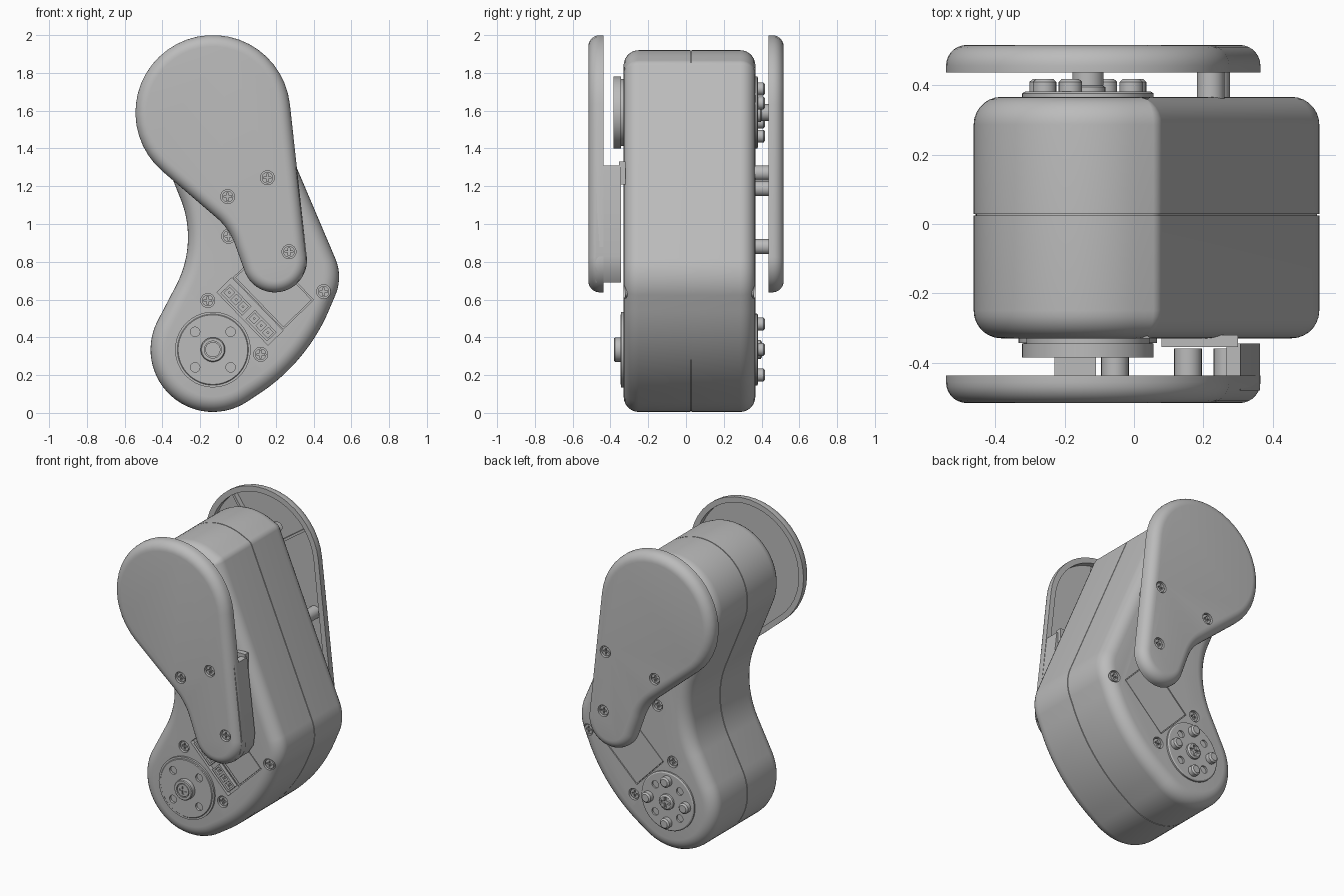
import bpy, bmesh
from math import sin, cos, pi, acos, atan2, hypot, radians

cube = bpy.data.objects.get("Cube")
if cube:
    bpy.data.objects.remove(cube, do_unlink=True)

grey = bpy.data.materials.new("plain_grey")
grey.use_nodes = True
grey.diffuse_color = (0.5, 0.5, 0.5, 1)
grey.node_tree.nodes["Principled BSDF"].inputs["Base Color"].default_value = (0.5, 0.5, 0.5, 1)


def belt(circles, n=28):
    """Outline wrapped round circles (x, z, r); a negative r curves inward."""
    def outline(inset=0):
        cs = [(x, z, r - inset) for x, z, r in circles]
        if len(cs) == 1:
            x, z, r = cs[0]
            return [(x + r * cos(2 * pi * i / n), z + r * sin(2 * pi * i / n)) for i in range(n)]
        normals = []
        for a, b in zip(cs, cs[1:] + cs[:1]):
            dx, dz = b[0] - a[0], b[1] - a[1]
            normals.append(atan2(dz, dx) - acos((a[2] - b[2]) / hypot(dx, dz)))
        pts = []
        for i, (x, z, r) in enumerate(cs):
            start = normals[i - 1]
            sweep = (normals[i] - start) % (2 * pi)
            if r < 0:
                sweep -= 2 * pi
            for k in range(n + 1):
                a = start + sweep * k / n
                pts.append((x + r * cos(a), z + r * sin(a)))
        return pts
    return outline


def disc(x, z, r, n=32):
    return belt([(x, z, r)], n)


def poly(points):
    return lambda inset=0: points


def slab(x, z, angle, u0, u1, v0, v1):
    """Rectangle in a frame turned by angle about (x, z)."""
    c, s = cos(angle), sin(angle)
    return poly([(x + u * c - v * s, z + u * s + v * c)
                 for u, v in ((u0, v0), (u1, v0), (u1, v1), (u0, v1))])


def cross(x, z, r, w):
    p = [(r, -w), (r, w), (w, w), (w, r), (-w, r), (-w, w),
         (-r, w), (-r, -w), (-w, -w), (-w, -r), (w, -r), (w, -w)]
    return poly([(x + a, z + b) for a, b in p])


def part(name, shells, cuts=()):
    """Loft each (outline, rings of (y, inset)) and cut the others away."""
    bm = bmesh.new()
    for outline, rings in shells:
        loops = [[bm.verts.new((x, y, z)) for x, z in outline(i)] for y, i in rings]
        for a, b in zip(loops, loops[1:]):
            for k in range(len(a)):
                bm.faces.new((a[k - 1], a[k], b[k], b[k - 1]))
        bm.faces.new(loops[0])
        bm.faces.new(loops[-1])
    bmesh.ops.recalc_face_normals(bm, faces=bm.faces)
    mesh = bpy.data.meshes.new(name)
    bm.to_mesh(mesh)
    bm.free()
    ob = bpy.data.objects.new(name, mesh)
    bpy.context.collection.objects.link(ob)
    mesh.materials.append(grey)
    for o in bpy.context.selected_objects:
        o.select_set(False)
    if cuts:
        cutter = part(name + "_cutter", cuts)
        cutter.hide_render = True
        cutter.select_set(False)
        mod = ob.modifiers.new("cut", 'BOOLEAN')
        mod.object = cutter
        mod.solver = 'EXACT'
        bpy.context.view_layer.objects.active = ob
        bpy.ops.object.modifier_apply(modifier="cut")
        bpy.data.objects.remove(cutter, do_unlink=True)
    ob.select_set(True)
    bpy.context.view_layer.objects.active = ob
    bpy.ops.object.shade_smooth_by_angle(angle=radians(30))
    return ob


def straight(y0, y1):
    return [(y0, 0), (y1, 0)]


def rounded(y, s, r):
    """Rings of a rounded rim, from the flat end at y towards the inside."""
    return [(y - s * r * (1 - cos(t * pi / 14)), r * (1 - sin(t * pi / 14))) for t in range(8)]


def screws(name, spots, y, s):
    heads = [(disc(x, z, 0.03, 20), straight(y - s * 0.03, y - s * 0.008)) for x, z in spots]
    slots = [(cross(x, z, 0.02, 0.005), straight(y - s * 0.02, y + s * 0.02)) for x, z in spots]
    part(name, heads, slots)


def holes(spots, y, s, r=0.037, depth=0.025):
    return [(disc(x, z, r, 24), straight(y - s * depth, y + s * 0.03)) for x, z in spots]


FRONT, BACK = -0.33, 0.367
AX, LOW, HIGH = -0.133, 0.335, 1.59
body_screws = [(-0.05, 0.935), (-0.16, 0.595), (0.453, 0.642), (0.12, 0.31)]
TURN = radians(-46)
CX, CZ = 0.063, 0.537

# Body: rounded bent block with a seam groove, pockets and screw holes
body = belt([(AX, LOW, 0.33), (-0.434, 0.933, 0.995), (0.285, 0.72, 0.25),
             (0.0345, 1.8206, 0.05), (AX, HIGH, 0.33), (-0.815, 0.93, -0.55)])
seam = [(0.024, 0), (0.0245, 0.006), (0.0285, 0.006), (0.029, 0)]
rings = rounded(FRONT, -1, 0.048) + seam + rounded(BACK, 1, 0.048)[::-1]
rings = rounded(FRONT, -1, 0.08) + seam + rounded(BACK, 1, 0.08)[::-1]
cuts = holes(body_screws, FRONT, -1) + holes(body_screws, BACK, 1)
cuts += [(slab(CX, CZ, TURN, -0.195, 0.195, -0.055, 0.055), straight(FRONT + 0.03, FRONT - 0.03)),
         (slab(CX, CZ, TURN, -0.19, 0.19, 0.062, 0.285), straight(FRONT + 0.015, FRONT - 0.03)),
         (slab(CX, CZ, TURN, -0.14, 0.14, -0.085, 0.3), straight(BACK - 0.015, BACK + 0.03))]
part("body", [(body, rings)], cuts)
screws("body_front_screws", body_screws, FRONT, -1)
screws("body_back_screws", body_screws, BACK, 1)

# Covers sitting in the pockets
part("front_cover", [(slab(CX, CZ, TURN, -0.183, 0.183, 0.07, 0.278),
                      straight(FRONT + 0.02, FRONT + 0.004))])
part("back_cover", [(slab(CX, CZ, TURN, -0.135, 0.135, -0.08, 0.295),
                     straight(BACK - 0.02, BACK - 0.002))])

# Two three-pin sockets
sockets, pin_cuts, pins = [], [], []
for mid in (-0.095, 0.095):
    sockets.append((slab(CX, CZ, TURN, mid - 0.082, mid + 0.082, -0.045, 0.025),
                    straight(FRONT + 0.035, FRONT + 0.006)))
    for u in (mid - 0.052, mid, mid + 0.052):
        pin_cuts.append((slab(CX, CZ, TURN, u - 0.019, u + 0.019, -0.03, 0.012),
                         straight(FRONT + 0.022, FRONT - 0.01)))
        pins.append((slab(CX, CZ, TURN, u - 0.006, u + 0.006, -0.015, -0.003),
                     straight(FRONT + 0.03, FRONT + 0.012)))
part("sockets", sockets, pin_cuts)
part("socket_pins", pins)
part("upper_socket", [(slab(0.19, 1.27, 0, -0.11, 0.11, -0.06, 0.06), straight(FRONT + 0.01, -0.355))])


def ring_spots(z, r, offset):
    return [(AX + r * cos(offset + k * pi / 2), z + r * sin(offset + k * pi / 2)) for k in range(4)]


# Front discs, the lower one with a centre hub
part("front_lower_disc",
     [(disc(AX, LOW, 0.2, 64), [(FRONT + 0.01, 0), (-0.343, 0), (-0.343, 0.012), (-0.347, 0.016),
                                (-0.347, 0.135), (-0.375, 0.135), (-0.38, 0.14)])],
     holes(ring_spots(LOW, 0.133, pi / 4), -0.347, -1, 0.025, 0.015)
     + [(disc(AX, LOW, 0.045), straight(-0.37, -0.4))])
part("front_lower_hub_screw", [(disc(AX, LOW, 0.04), straight(-0.36, -0.378))],
     [(cross(AX, LOW, 0.025, 0.006), straight(-0.372, -0.4))])
part("front_upper_disc", [(disc(AX, HIGH, 0.19, 64),
                           [(FRONT + 0.01, 0.012), (-0.345, 0.012), (-0.345, 0), (-0.385, 0)])])

# Back discs with pegs and centre screw
for name, z, turn in (("lower", LOW, 0), ("upper", HIGH, radians(22))):
    part("back_%s_disc" % name, [(disc(AX, z, 0.19, 64), [(BACK - 0.01, 0), (0.377, 0), (0.382, 0.008)])],
         holes(ring_spots(z, 0.125, turn + pi / 4), 0.382, 1, 0.024, 0.012))
    part("back_%s_pegs" % name,
         [(disc(x, z2, 0.034, 20), [(0.375, 0), (0.41, 0), (0.419, 0.01)])
          for x, z2 in ring_spots(z, 0.135, turn)])
    part("back_%s_screw" % name, [(disc(AX, z, 0.05), [(0.375, 0), (0.395, 0), (0.402, 0.01)])],
         [(cross(AX, z, 0.034, 0.009), straight(0.388, 0.42))])

# Side arms: dished plates with rounded outer rim, screws and posts
arm = belt([(0.195, 0.808, 0.17), (AX, HIGH, 0.41), (-0.335, 0.775, -0.34)])
for name, s, spots in (("front", -1, [(-0.055, 1.145), (0.156, 1.245), (0.27, 0.853)]),
                       ("back", 1, [(-0.135, 1.187), (0.222, 1.27), (0.237, 0.88)])):
    rim, face = s * 0.438, s * 0.517
    rings = rounded(face, s, 0.06) + [(rim, 0), (rim, 0.035), (s * 0.478, 0.035)]
    part(name + "_arm", [(arm, rings)], holes(spots, face, s))
    screws(name + "_arm_screws", spots, face, s)
    part(name + "_arm_posts", [(disc(x, z, 0.04, 24), straight(s * 0.48, s * 0.36)) for x, z in spots])

# Inside of the arms: hub and ribs at the back, wall and block at the front
part("back_arm_hub", [(disc(AX, HIGH, 0.045), straight(0.48, 0.4))])
part("back_arm_ribs", [(slab(AX, HIGH, radians(a), 0.03, 0.38, -0.008, 0.008),
                        straight(0.48, 0.445)) for a in (35, 125, 215, 305)])
part("front_arm_block", [(slab(-0.17, 1.24, 0, -0.06, 0.06, -0.04, 0.04), straight(-0.48, -0.385))])
part("front_arm_wall", [(poly([(0.315, 0.69), (0.354, 0.75), (0.364, 0.83), (0.307, 1.31),
                               (0.267, 1.31), (0.323, 0.83), (0.285, 0.71)]),
                         straight(-0.48, -0.345))])
